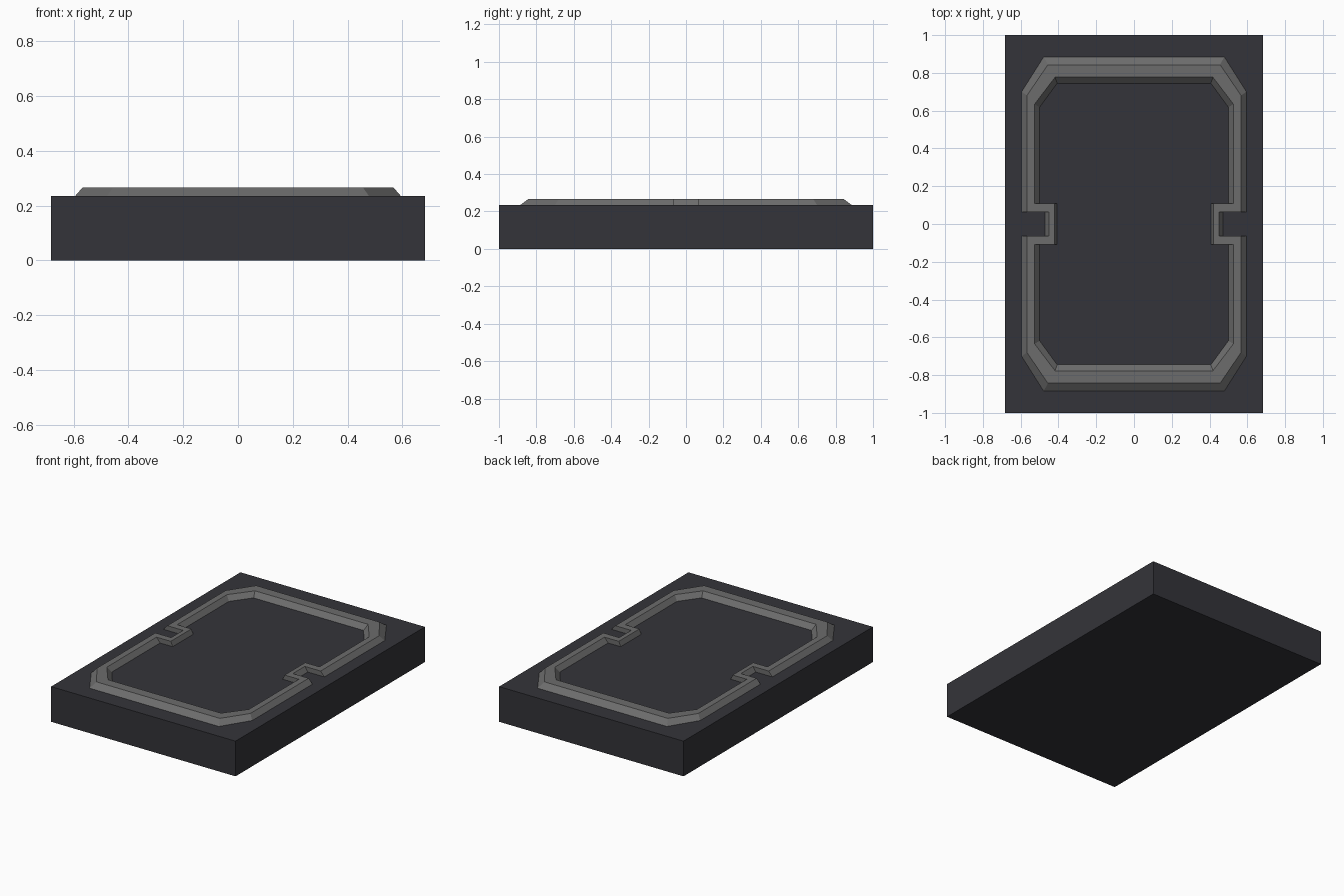
import bpy, bmesh

if "Cube" in bpy.data.objects:
    bpy.data.objects.remove(bpy.data.objects["Cube"])


def colour(obj, name, rgb):
    mat = bpy.data.materials.new(name)
    mat.diffuse_color = (*rgb, 1)
    mat.use_nodes = True
    mat.node_tree.nodes["Principled BSDF"].inputs["Base Color"].default_value = mat.diffuse_color
    obj.data.materials.append(mat)


def new_object(name, bm):
    mesh = bpy.data.meshes.new(name)
    bm.to_mesh(mesh)
    bm.free()
    obj = bpy.data.objects.new(name, mesh)
    bpy.context.collection.objects.link(obj)
    return obj


BASE_TOP, RIM_TOP = 0.235, 0.267

# Base slab
bm = bmesh.new()
bmesh.ops.create_cube(bm, size=1)
for v in bm.verts:
    v.co = (v.co.x * 1.364, v.co.y * 2, (v.co.z + 0.5) * BASE_TOP)
base = new_object("base_slab", bm)
colour(base, "dark_slate", (0.034, 0.034, 0.041))


# Raised rim: one quarter outline mirrored into a full notched loop
def rim_loop(notch_x, notch_y, side_x, corner_y, corner_x, end_y):
    q = [(notch_x, notch_y), (side_x, notch_y), (side_x, corner_y), (corner_x, end_y)]
    return (q + [(-x, y) for x, y in reversed(q)]
            + [(-x, -y) for x, y in q] + [(x, -y) for x, y in reversed(q)])


# Cross-section from outer foot, over the flat top, to inner foot
sections = [
    (rim_loop(0.472, 0.063, 0.595, 0.700, 0.478, 0.885), BASE_TOP),
    (rim_loop(0.450, 0.063, 0.567, 0.680, 0.456, 0.843), RIM_TOP),
    (rim_loop(0.421, 0.109, 0.526, 0.635, 0.418, 0.777), RIM_TOP),
    (rim_loop(0.407, 0.109, 0.500, 0.618, 0.407, 0.745), BASE_TOP),
]
bm = bmesh.new()
loops = [[bm.verts.new((x, y, z)) for x, y in pts] for pts, z in sections]
for a, b in zip(loops, loops[1:]):
    n = len(a)
    for i in range(n):
        j = (i + 1) % n
        bm.faces.new((a[i], a[j], b[j], b[i]))
rim = new_object("raised_rim", bm)
colour(rim, "mid_grey", (0.15, 0.15, 0.15))
